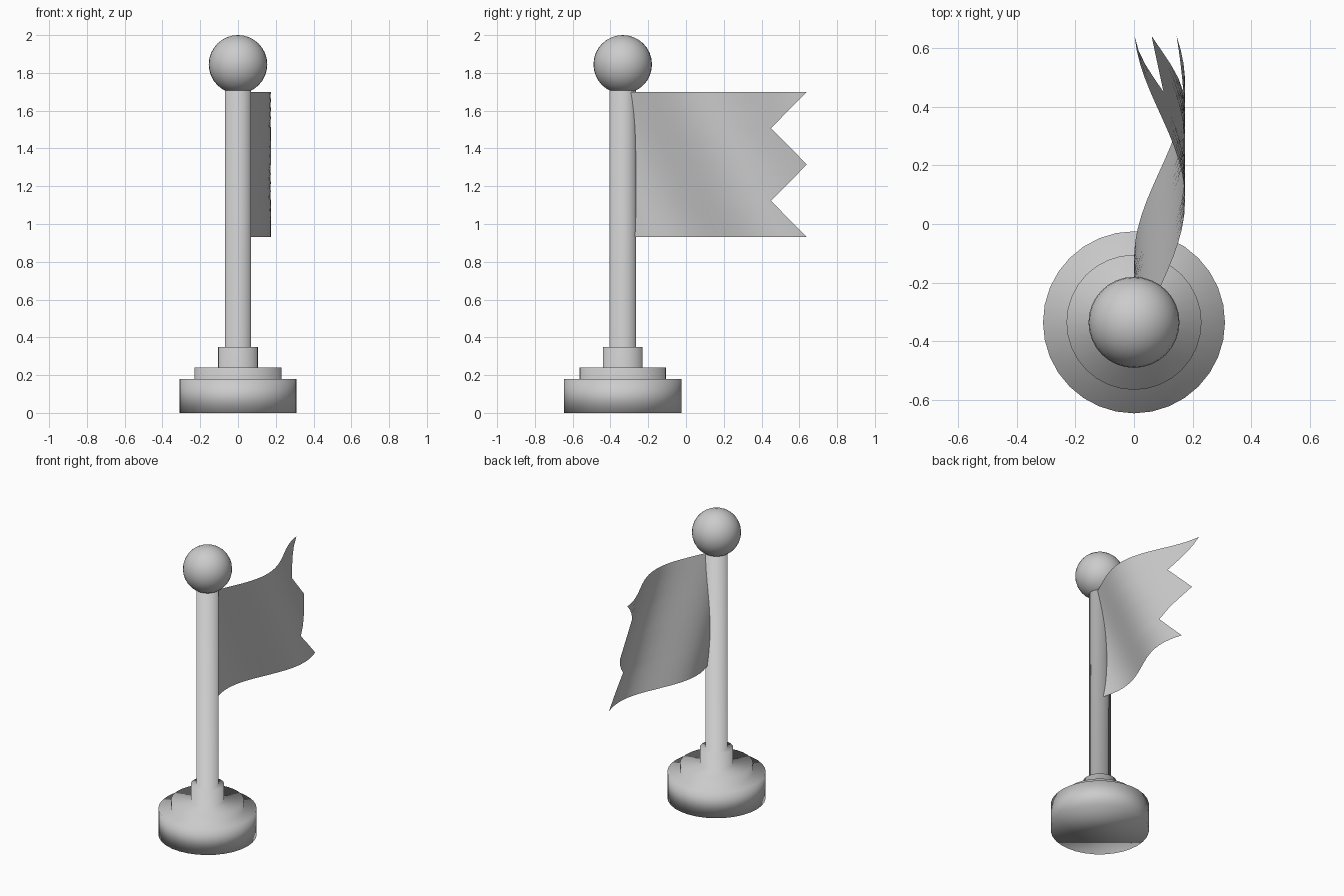
import bpy, bmesh, math

if "Cube" in bpy.data.objects:
    bpy.data.objects.remove(bpy.data.objects["Cube"])

POLE_Y = -0.335

grey = bpy.data.materials.new("light grey")
grey.diffuse_color = (0.6, 0.6, 0.6, 1)
grey.use_nodes = True
grey.node_tree.nodes["Principled BSDF"].inputs["Base Color"].default_value = grey.diffuse_color


def finish(name, bm):
    """Turn a bmesh into a smooth grey object."""
    mesh = bpy.data.meshes.new(name)
    bm.to_mesh(mesh)
    bm.free()
    mesh.materials.append(grey)
    for p in mesh.polygons:
        p.use_smooth = True
    obj = bpy.data.objects.new(name, mesh)
    bpy.context.collection.objects.link(obj)
    return obj


# Stepped base and pole: one lathed profile of (radius, height)
profile = [(0.31, 0), (0.31, 0.18), (0.23, 0.18), (0.23, 0.24),
           (0.105, 0.24), (0.105, 0.35), (0.07, 0.35), (0.07, 1.72)]
SIDES = 32
bm = bmesh.new()
rings = []
for r, z in profile:
    rings.append([bm.verts.new((r * math.cos(2 * math.pi * i / SIDES),
                                POLE_Y + r * math.sin(2 * math.pi * i / SIDES), z))
                  for i in range(SIDES)])
for lo, hi in zip(rings, rings[1:]):
    for i in range(SIDES):
        j = (i + 1) % SIDES
        bm.faces.new((lo[i], lo[j], hi[j], hi[i]))
bm.faces.new(rings[0][::-1])
bm.faces.new(rings[-1])
finish("base_and_pole", bm)

# Ball on top of the pole
bm = bmesh.new()
bmesh.ops.create_uvsphere(bm, u_segments=32, v_segments=16, radius=0.155)
bmesh.ops.translate(bm, verts=bm.verts, vec=(0, POLE_Y, 1.845))
finish("ball", bm)

# Waving flag: a sheet with a zigzag free end and a ripple that slants with height
ROWS, COLS = 16, 20
Z0, Z1, Y0 = 0.93, 1.70, -0.30


def ripple(y, z):
    crest = 0.08 + 0.4 * (Z1 - z) / (Z1 - Z0)
    return 0.087 + 0.087 * math.cos(math.pi * (y - crest) / 0.6)


bm = bmesh.new()
grid = []
for r in range(ROWS + 1):
    t = r / ROWS
    z = Z0 + (Z1 - Z0) * t
    zigzag = abs((t * 4) % 2 - 1)           # 1 at the tips, 0 in the notches
    end = 0.45 + 0.19 * zigzag
    row = []
    for c in range(COLS + 1):
        y = Y0 + (end - Y0) * c / COLS
        row.append(bm.verts.new((ripple(y, z), y, z)))
    grid.append(row)
for a, b in zip(grid, grid[1:]):
    for c in range(COLS):
        bm.faces.new((a[c], a[c + 1], b[c + 1], b[c]))
finish("flag", bm)
